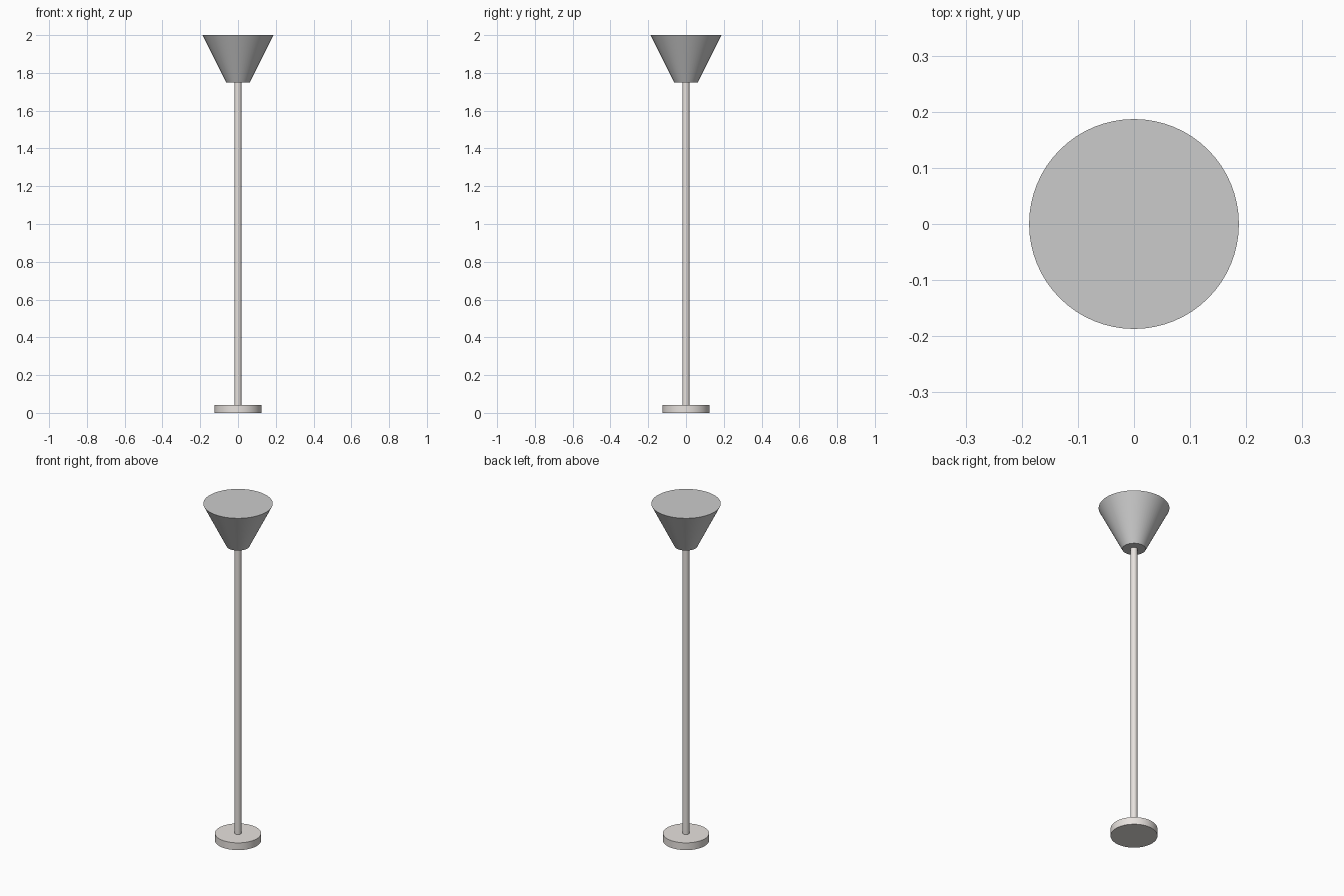
import bpy, math

if "Cube" in bpy.data.objects:
    bpy.data.objects.remove(bpy.data.objects["Cube"])

SIDES = 64

metal = bpy.data.materials.new("warm_white")
metal.diffuse_color = (0.80, 0.76, 0.73, 1)
metal.use_nodes = True
metal.node_tree.nodes["Principled BSDF"].inputs["Base Color"].default_value = metal.diffuse_color


def tapered(name, z0, z1, r0, r1, material=None):
    """Closed round part standing on the z axis from z0 to z1."""
    bpy.ops.mesh.primitive_cone_add(vertices=SIDES, radius1=r0, radius2=r1,
                                    depth=z1 - z0, location=(0, 0, (z0 + z1) / 2))
    ob = bpy.context.object
    ob.name = name
    if material:
        ob.data.materials.append(material)
    bpy.ops.object.shade_smooth_by_angle(angle=math.radians(30))
    return ob


# Round foot, slim pole and flared uplighter shade
tapered("base", 0.0, 0.043, 0.124, 0.124, metal)
tapered("pole", 0.043, 1.75, 0.0185, 0.0185, metal)
tapered("shade", 1.75, 2.0, 0.062, 0.187)
